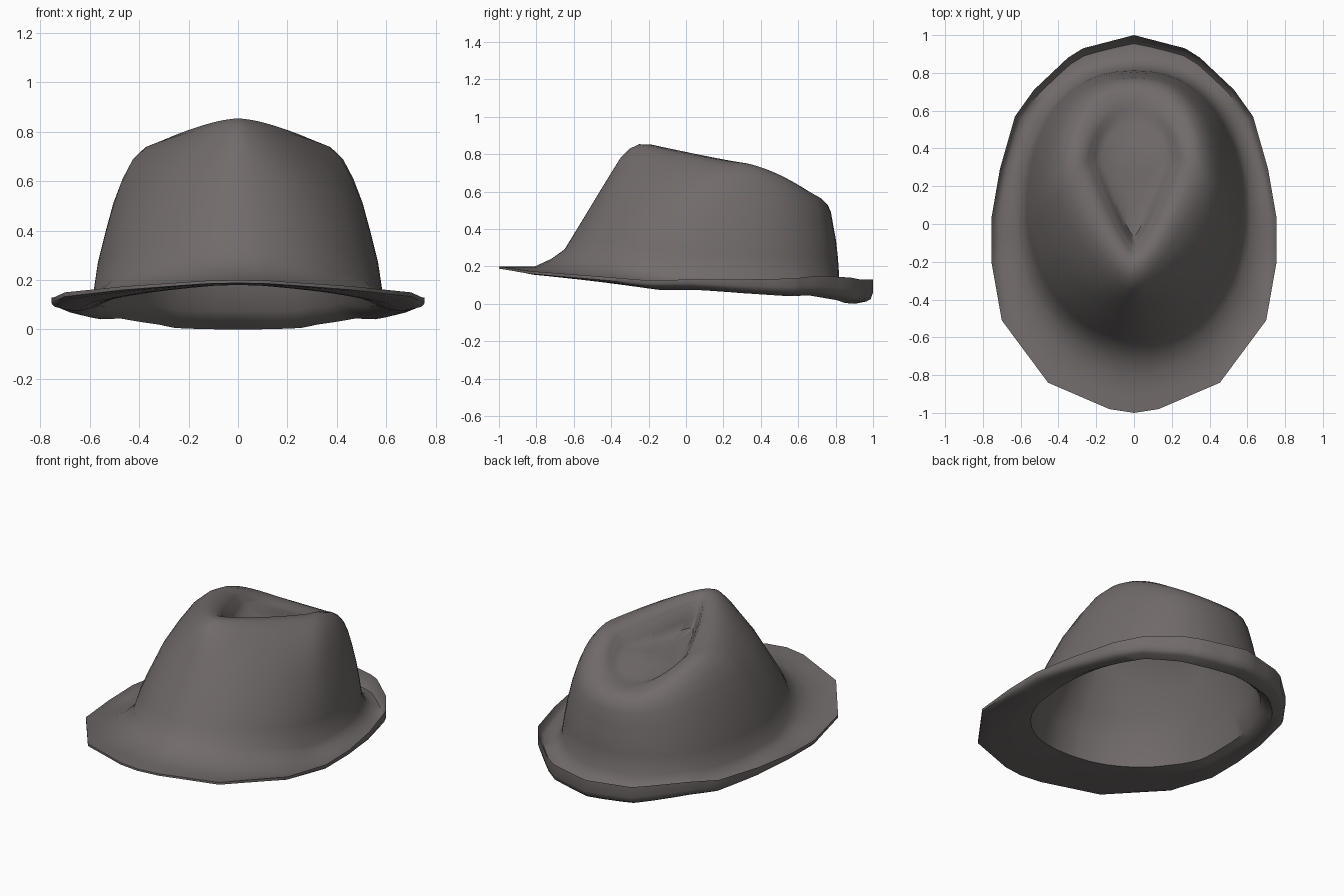
import bpy, bmesh, math

if "Cube" in bpy.data.objects:
    bpy.data.objects.remove(bpy.data.objects["Cube"])

felt = bpy.data.materials.new("warm grey felt")
felt.diffuse_color = (0.165, 0.148, 0.144, 1)
felt.use_nodes = True
felt.node_tree.nodes["Principled BSDF"].inputs["Base Color"].default_value = felt.diffuse_color

# Half outline of the brim edge, back to front (x, y, z)
half = [(0, 1, .13), (.27, .93, .13), (.35, .88, .14), (.53, .71, .15),
        (.63, .57, .135), (.71, .29, .13), (.755, .03, .13), (.755, -.2, .125),
        (.70, -.51, .15), (.455, -.84, .175), (.13, -.98, .197), (0, -1, .2)]
corners = half + [(-x, y, z) for x, y, z in half[-2:0:-1]]

# Split each outline segment so the crown stays rounder than the brim
SPLIT = 3
edge = []
for i, a in enumerate(corners):
    b = corners[(i + 1) % len(corners)]
    for k in range(SPLIT):
        edge.append(tuple(p + (q - p) * k / SPLIT for p, q in zip(a, b)))
angles = [math.atan2(x / .755, y) for x, y, z in edge]


def blend(t, front, side, back, front_power, back_power):
    """Value that runs from back, through the sides, to the front."""
    c = math.cos(t)
    if c > 0:
        return side + (back - side) * c ** back_power
    return side + (front - side) * abs(c) ** front_power


def oval(t, yf, yb, w, yw, point=0):
    """Egg-shaped ring: boxy back, front straightened to a teardrop by point."""
    c, s = math.cos(t), math.sin(t)
    if c > 0:
        box = .88 if w > .3 else 1
        return (w * math.copysign(abs(s) ** box, s), yw + (yb - yw) * c ** box)
    tip = math.copysign(1 - abs(c), s)
    return w * ((1 - point) * s + point * tip), yw + (yw - yf) * c


BASE = (-.65, .82, .585, .05)


def brim_ring(f, front, side, back):
    """Ring between the crown base (f=0) and brim edge (f=1), lowered by a drop."""
    ring = []
    for t, (ex, ey, ez) in zip(angles, edge):
        bx, by = oval(t, *BASE)
        ring.append((bx + (ex - bx) * f, by + (ey - by) * f,
                     ez - blend(t, front, side, back, 1.4, 1.15)))
    return ring


def crown_ring(yf, yb, w, yw, zf, zs, zb, point=0, inset=0):
    return [(*oval(t, yf + inset, yb - inset, w - inset, yw, point),
             blend(t, zf, zs, zb, 1.1, 1.4) - inset) for t in angles]


# Crown: front y, back y, half width, widest y, z front / side / back, pointedness
crown = [(-.61, .812, .567, .05, .355, .27, .25, .05),
         (-.55, .802, .54, .07, .453, .38, .34, .1),
         (-.455, .787, .505, .10, .61, .51, .42, .2),
         (-.40, .775, .467, .13, .70, .61, .49, .35),
         (-.35, .757, .425, .18, .78, .69, .53, .5),
         (-.30, .725, .375, .24, .83, .738, .562, .55),
         (-.25, .69, .33, .28, .853, .755, .578, .58),
         (-.19, .65, .285, .31, .852, .753, .585, .62),
         (-.14, .61, .24, .33, .815, .725, .588, .7),
         (-.11, .58, .21, .34, .74, .68, .588, .75),
         (-.07, .53, .17, .34, .68, .655, .595, .75),
         (.08, .42, .08, .30, .655, .648, .63, .5)]
# Brim: fraction outward, drop at front / side / back
underside = [(-.05, .02, .03, .055), (.2, .02, .045, .095), (.45, .018, .055, .13),
             (.8, .015, .042, .118), (.93, .014, .035, .105), (1, .012, .02, .07)]
topside = [(1, 0, 0, 0), (.9, 0, .02, .06), (.75, 0, .03, .085),
           (.45, 0, .025, .08), (.2, -.04, .01, .05), (0, -.09, -.02, 0)]

# One continuous shell: lining, brim underside, brim top, crown
rings = [crown_ring(*c, inset=.015) for c in reversed(crown)]
rings += [brim_ring(*r) for r in underside + topside]
rings += [crown_ring(*c) for c in crown]

bm = bmesh.new()
loops = [[bm.verts.new(p) for p in ring] for ring in rings]
n = len(edge)
for a, b in zip(loops, loops[1:]):
    for i in range(n):
        j = (i + 1) % n
        bm.faces.new((a[i], a[j], b[j], b[i]))
# Close the dent floor and its lining
for loop, z in ((loops[0], .63), (loops[-1], .65)):
    mid = bm.verts.new((0, .28, z))
    for i in range(n):
        bm.faces.new((loop[i], loop[(i + 1) % n], mid))
bmesh.ops.recalc_face_normals(bm, faces=bm.faces)

mesh = bpy.data.meshes.new("felt_hat")
bm.to_mesh(mesh)
bm.free()
hat = bpy.data.objects.new("felt_hat", mesh)
bpy.context.collection.objects.link(hat)
mesh.materials.append(felt)
bpy.context.view_layer.objects.active = hat
hat.select_set(True)
bpy.ops.object.shade_smooth_by_angle(angle=math.radians(50))
